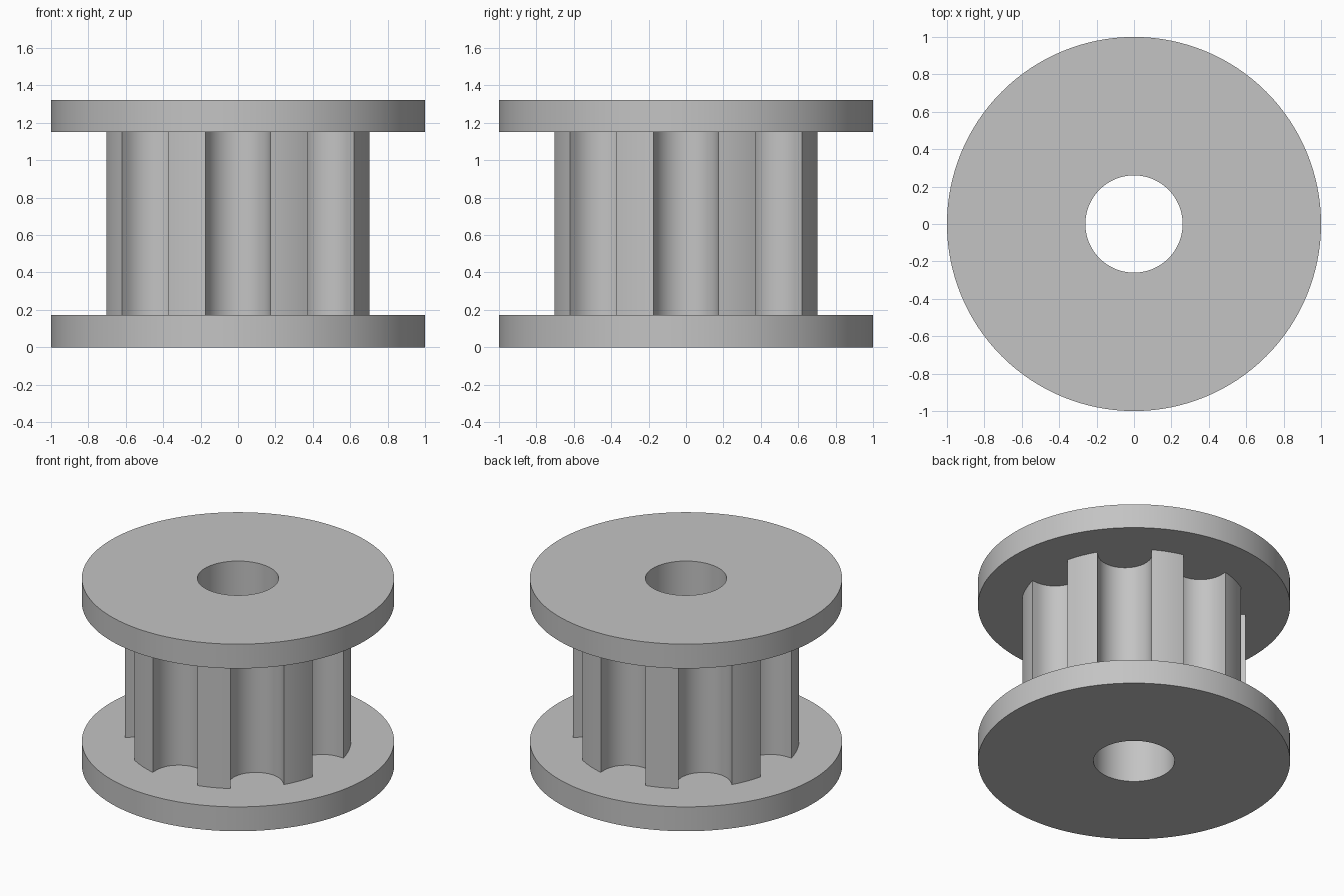
import bpy, bmesh
from math import sin, cos, pi, asin, sqrt, radians

if "Cube" in bpy.data.objects:
    bpy.data.objects.remove(bpy.data.objects["Cube"], do_unlink=True)

HEIGHT, FLANGE = 1.322, 0.172       # overall height, flange thickness
BORE, RIM, HUB = 0.26, 1.0, 0.724   # radii
GROOVES, GROOVE_R, ROOT = 8, 0.174, 0.487

grey = bpy.data.materials.new("grey metal")
grey.use_nodes = True
colour = (0.55, 0.55, 0.55, 1)
grey.diffuse_color = colour
grey.node_tree.nodes["Principled BSDF"].inputs["Base Color"].default_value = colour


def circle(radius, count=128):
    return [(radius * cos(2 * pi * i / count), radius * sin(2 * pi * i / count))
            for i in range(count)]


def toothed_outline():
    """Round outline with straight-sided, round-bottomed grooves."""
    half = asin(GROOVE_R / HUB)
    pitch = 2 * pi / GROOVES
    mouth = sqrt(HUB ** 2 - GROOVE_R ** 2)
    centre = ROOT + GROOVE_R
    # One groove on the +x axis, followed by the tooth land after it
    unit = [(mouth, -GROOVE_R)]
    for i in range(25):
        a = -pi / 2 + pi * i / 24
        unit.append((centre - GROOVE_R * cos(a), GROOVE_R * sin(a)))
    for i in range(8):
        a = half + (pitch - 2 * half) * i / 8
        unit.append((HUB * cos(a), HUB * sin(a)))
    points = []
    for g in range(GROOVES):
        c, s = cos(g * pitch), sin(g * pitch)
        points += [(x * c - y * s, x * s + y * c) for x, y in unit]
    return points


def extrude_outlines(name, outlines, z0, z1):
    """Fill nested outlines (outer and hole) and extrude from z0 to z1."""
    curve = bpy.data.curves.new(name, "CURVE")
    curve.dimensions = "2D"
    curve.fill_mode = "BOTH"
    curve.extrude = (z1 - z0) / 2
    for outline in outlines:
        spline = curve.splines.new("POLY")
        spline.points.add(len(outline) - 1)
        for point, (x, y) in zip(spline.points, outline):
            point.co = (x, y, 0, 1)
        spline.use_cyclic_u = True
    helper = bpy.data.objects.new(name + " outline", curve)
    bpy.context.collection.objects.link(helper)
    bpy.context.view_layer.update()
    mesh = bpy.data.meshes.new_from_object(
        helper.evaluated_get(bpy.context.evaluated_depsgraph_get()))
    bpy.data.objects.remove(helper, do_unlink=True)

    bm = bmesh.new()
    bm.from_mesh(mesh)
    bmesh.ops.remove_doubles(bm, verts=bm.verts, dist=0.0001)
    bmesh.ops.translate(bm, verts=bm.verts, vec=(0, 0, (z0 + z1) / 2))
    bmesh.ops.recalc_face_normals(bm, faces=bm.faces)
    bm.to_mesh(mesh)
    bm.free()
    mesh.materials.clear()
    mesh.materials.append(grey)
    mesh.name = name
    obj = bpy.data.objects.new(name, mesh)
    bpy.context.collection.objects.link(obj)
    bpy.ops.object.select_all(action="DESELECT")
    obj.select_set(True)
    bpy.context.view_layer.objects.active = obj
    bpy.ops.object.shade_smooth_by_angle(angle=radians(25))
    return obj


# Two flanges with the toothed hub between them, all sharing one bore
bore = circle(BORE)
extrude_outlines("bottom_flange", [circle(RIM), bore], 0, FLANGE)
extrude_outlines("toothed_hub", [toothed_outline(), bore], FLANGE, HEIGHT - FLANGE)
extrude_outlines("top_flange", [circle(RIM), bore], HEIGHT - FLANGE, HEIGHT)
